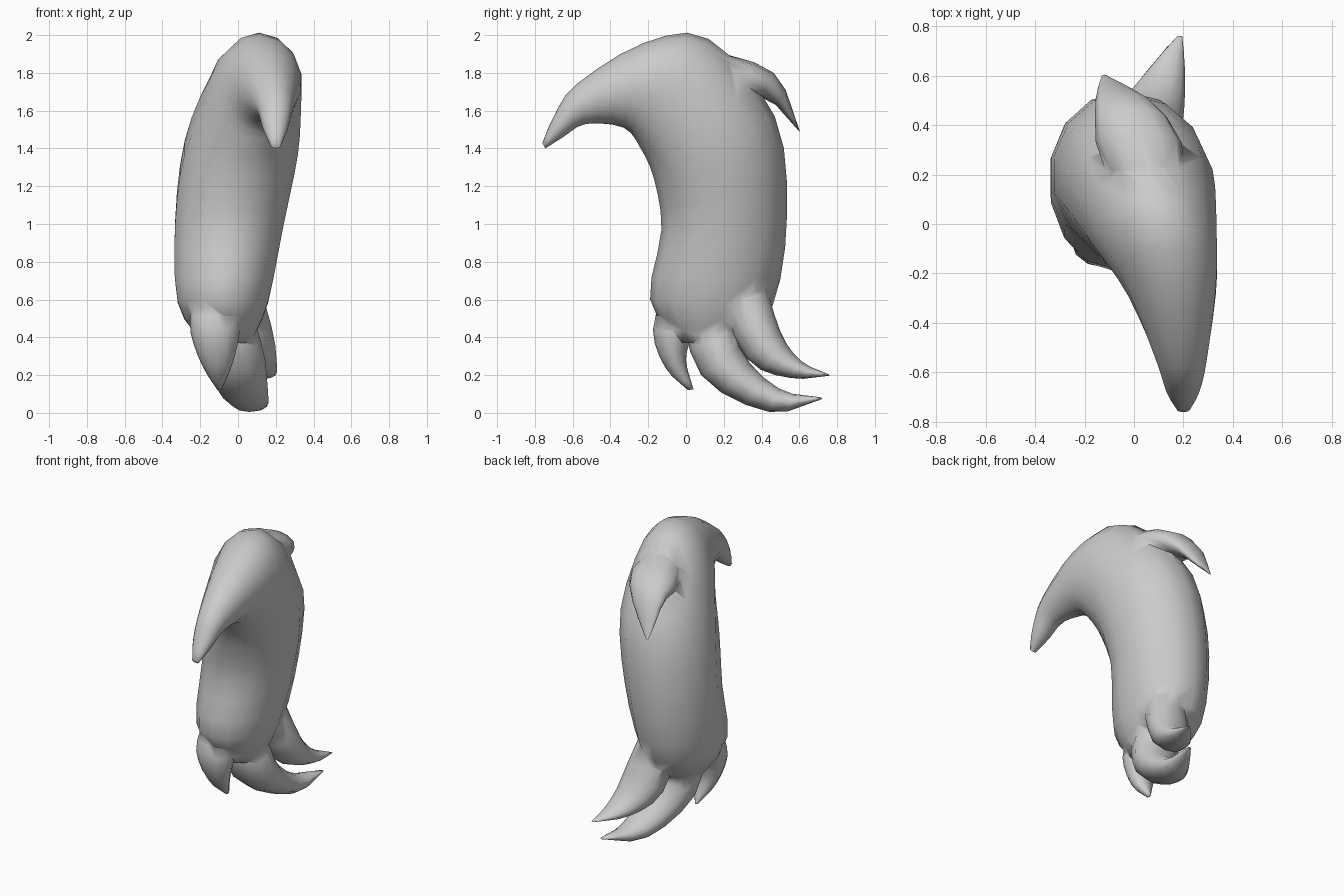
import bpy, bmesh
from math import sin, cos, tau
from mathutils import Vector

if "Cube" in bpy.data.objects:
    bpy.data.objects.remove(bpy.data.objects["Cube"])


def smooth_rows(rows, steps):
    """Catmull-Rom interpolation between the key sections."""
    keys = [Vector(r) for r in rows]
    keys = [2 * keys[0] - keys[1]] + keys + [2 * keys[-1] - keys[-2]]
    out = []
    for a, b, c, d in zip(keys, keys[1:], keys[2:], keys[3:]):
        for k in range(steps):
            t = k / steps
            out.append(b + (c - a) * t / 2 + (a * 2 - b * 5 + c * 4 - d) * t * t / 2
                       + (b * 3 - a - c * 3 + d) * t ** 3 / 2)
    return out + [keys[-2]]


def loft(name, sections, segs):
    """Each section: inner y, inner z, outer y, outer z, left x, right x."""
    bm = bmesh.new()
    rings = []
    for y0, z0, y1, z1, xl, xr in sections:
        a, b = Vector((xl + xr, 2 * y0, 2 * z0)) / 2, Vector((xl + xr, 2 * y1, 2 * z1)) / 2
        side = Vector(((xr - xl) / 2, 0, 0))
        angles = [tau * i / segs for i in range(segs)]
        rings.append([bm.verts.new((a + b) / 2 + (b - a) / 2 * cos(t) + side * sin(t))
                      for t in angles])
    for r, s in zip(rings, rings[1:]):
        for i in range(segs):
            j = (i + 1) % segs
            bm.faces.new((r[i], r[j], s[j], s[i]))
    bm.faces.new(rings[0])
    bm.faces.new(rings[-1])
    bmesh.ops.recalc_face_normals(bm, faces=bm.faces)
    mesh = bpy.data.meshes.new(name)
    bm.to_mesh(mesh)
    bm.free()
    ob = bpy.data.objects.new(name, mesh)
    bpy.context.collection.objects.link(ob)
    return ob


def tip(name, x0, x1, width, rows):
    """Lock end: narrow root hidden in the body, widening, then tapering to a point."""
    rows = smooth_rows(rows, 3)
    sections = []
    for i, r in enumerate(rows):
        t = i / (len(rows) - 1)
        x = x0 + (x1 - x0) * t ** 1.2
        w = width * (1 - t ** 1.8) * min(1, .55 + 1.6 * t) + .01
        sections.append((*r, x - w, x + w))
    return loft(name, sections, 12)


# Main lock: front curl, crown and long body
body = loft("hair_lock", smooth_rows([
    (-.745, 1.40, -.76, 1.43, .175, .225),
    (-.65, 1.46, -.70, 1.57, .13, .265),
    (-.53, 1.53, -.58, 1.74, .09, .295),
    (-.33, 1.51, -.22, 1.96, -.03, .335),
    (-.24, 1.40, .12, 1.98, -.16, .34),
    (-.17, 1.24, .47, 1.57, -.29, .325),
    (-.13, .97, .535, 1.05, -.34, .25),
    (-.19, .60, .46, .57, -.325, .165),
    (-.03, .37, .26, .37, -.19, .07)], 3), 14)

# Loose tips: back of the crown, and three at the bottom
tips = [
    tip("crown_tip", .07, -.12, .19, [
        (.06, 1.60, .10, 1.93), (.40, 1.67, .465, 1.80), (.595, 1.495, .603, 1.49)]),
    tip("front_tip", -.13, -.10, .14, [
        (-.10, .68, .06, .64), (-.175, .44, .03, .42),
        (-.11, .24, 0, .28), (.01, .12, .04, .125)]),
    tip("middle_tip", -.08, .145, .18, [
        (-.04, .62, .30, .70), (.08, .20, .29, .35),
        (.44, .005, .49, .13), (.72, .073, .718, .082)]),
    tip("back_tip", .0, .185, .16, [
        (.12, .70, .40, .76), (.32, .29, .50, .43),
        (.55, .185, .61, .275), (.76, .197, .758, .203)])]

# Fuse the tips into the lock
for t in tips:
    mod = body.modifiers.new(t.name, 'BOOLEAN')
    mod.operation, mod.solver, mod.object = 'UNION', 'EXACT', t
bpy.context.view_layer.objects.active = body
body.select_set(True)
for t in tips:
    bpy.ops.object.modifier_apply(modifier=t.name)
    bpy.data.objects.remove(t)
bpy.ops.object.shade_smooth_by_angle(angle=1.3)
